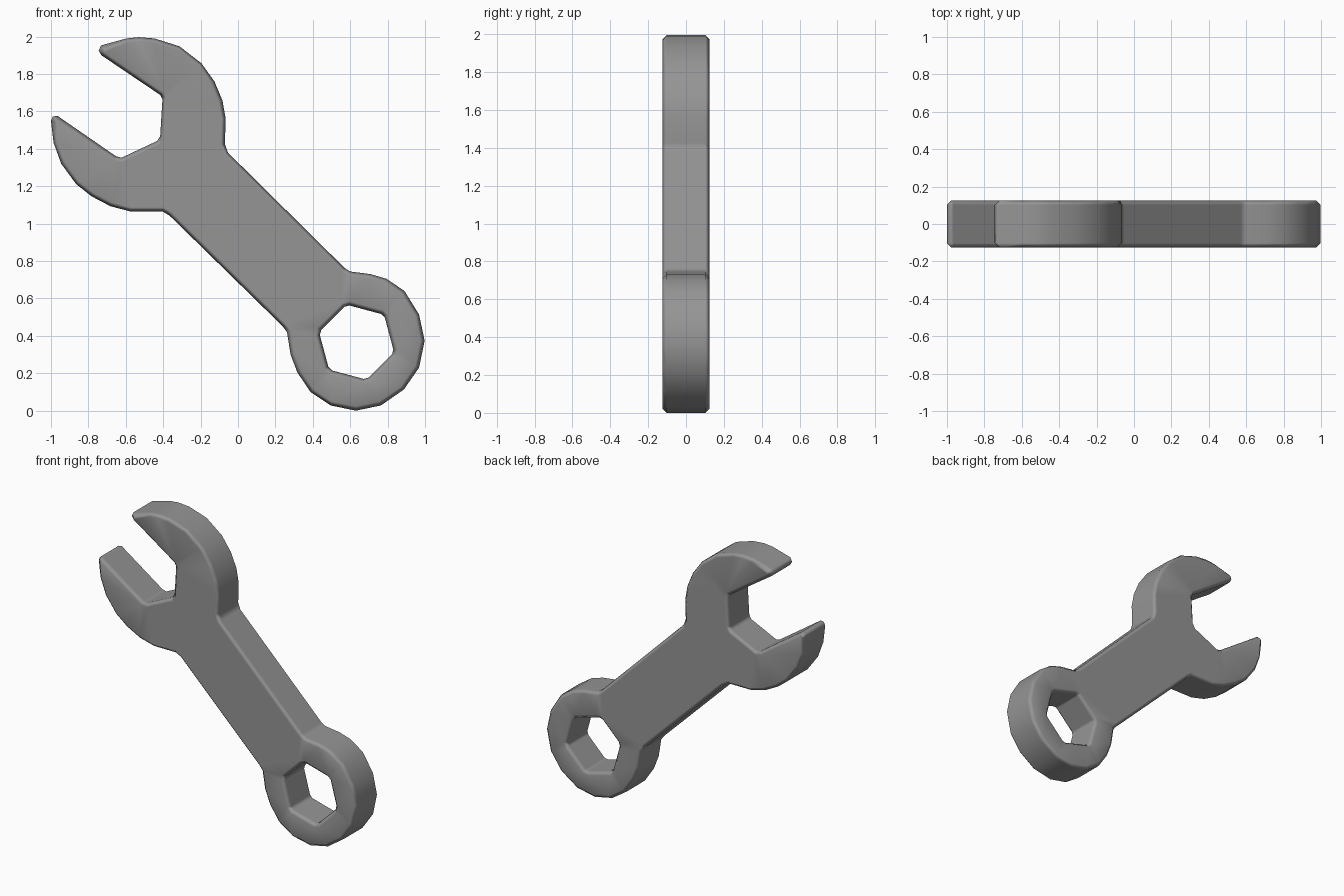
import bpy, bmesh, math
from mathutils import Vector

if "Cube" in bpy.data.objects:
    bpy.data.objects.remove(bpy.data.objects["Cube"])

HALF = 0.125   # half thickness
R = 0.023      # edge chamfer

# Outline in x, z: jaw back, handle, ring, handle, lower jaw, jaw opening
outline = [
    (-.745, 1.925), (-.732, 1.953), (-.597, 1.99), (-.53, 1.997), (-.446, 1.99), (-.313, 1.948),
    (-.195, 1.857), (-.126, 1.76), (-.083, 1.658), (-.066, 1.562), (-.070, 1.425),
    (-.054, 1.38),
    (.57, .763), (.60, .744), (.709, .730), (.794, .705), (.89, .640),
    (.968, .514), (.998, .374), (.968, .230), (.887, .113), (.764, .028),
    (.630, .0), (.495, .028), (.388, .1), (.318, .203), (.281, .300),
    (.262, .42), (.238, .452),
    (-.366, 1.043), (-.404, 1.065), (-.575, 1.065), (-.682, 1.093),
    (-.783, 1.146), (-.865, 1.211), (-.945, 1.32), (-.986, 1.432), (-1.0, 1.55),
    (-.99, 1.573), (-.965, 1.576),
    (-.652, 1.36), (-.622, 1.353), (-.432, 1.442), (-.416, 1.468),
    (-.404, 1.665), (-.416, 1.688), (-.73, 1.9),
]

# Six-sided hole with clipped corners
hole = []
for k in range(6):
    for d in (-4, 4):
        a = math.radians(165 + 60 * k + d)
        hole.append((.634 + .2 * math.cos(a), .366 + .2 * math.sin(a)))


def inset(loop, d):
    """Move a clockwise loop towards its right-hand side with mitred corners."""
    pts = [Vector(p) for p in loop]
    out = []
    for i, p in enumerate(pts):
        a = (p - pts[i - 1]).normalized()
        b = (pts[(i + 1) % len(pts)] - p).normalized()
        na, nb = Vector((a.y, -a.x)), Vector((b.y, -b.x))
        out.append(p + (na + nb) * d / max(1 + na.dot(nb), .3))
    return out


# Chamfered edge profile from front to back: inset, y
profile = [(R, -HALF), (0, -HALF + R), (0, HALF - R), (R, HALF)]

# Walls of outline and hole (the hole runs counterclockwise, so it widens)
bm = bmesh.new()
front_edges, back_edges = [], []
for loop in (outline, hole):
    n = len(loop)
    rings = [[bm.verts.new((p.x, y, p.y)) for p in inset(loop, d)] for d, y in profile]
    for a, b in zip(rings, rings[1:]):
        for i in range(n):
            j = (i + 1) % n
            bm.faces.new((a[i], a[j], b[j], b[i]))
    for ring, store in ((rings[0], front_edges), (rings[-1], back_edges)):
        store += [bm.edges.get((ring[i], ring[(i + 1) % n])) for i in range(n)]

# Flat front and back
for edges, s in ((front_edges, -1), (back_edges, 1)):
    bmesh.ops.triangle_fill(bm, edges=edges, use_beauty=True, normal=(0, s, 0))
bmesh.ops.recalc_face_normals(bm, faces=bm.faces[:])

mesh = bpy.data.meshes.new("wrench")
bm.to_mesh(mesh)
bm.free()
wrench = bpy.data.objects.new("wrench", mesh)
bpy.context.collection.objects.link(wrench)
bpy.context.view_layer.objects.active = wrench
wrench.select_set(True)
bpy.ops.object.shade_smooth_by_angle(angle=math.radians(50))

# Keep the broad faces flat in shading while the chamfers stay soft
weighted = wrench.modifiers.new("weighted_normals", 'WEIGHTED_NORMAL')
weighted.keep_sharp = True
weighted.weight = 100

# Dark grey steel
steel = bpy.data.materials.new("dark_steel")
steel.diffuse_color = (.3, .3, .3, 1)
steel.use_nodes = True
steel.node_tree.nodes["Principled BSDF"].inputs["Base Color"].default_value = steel.diffuse_color
mesh.materials.append(steel)
